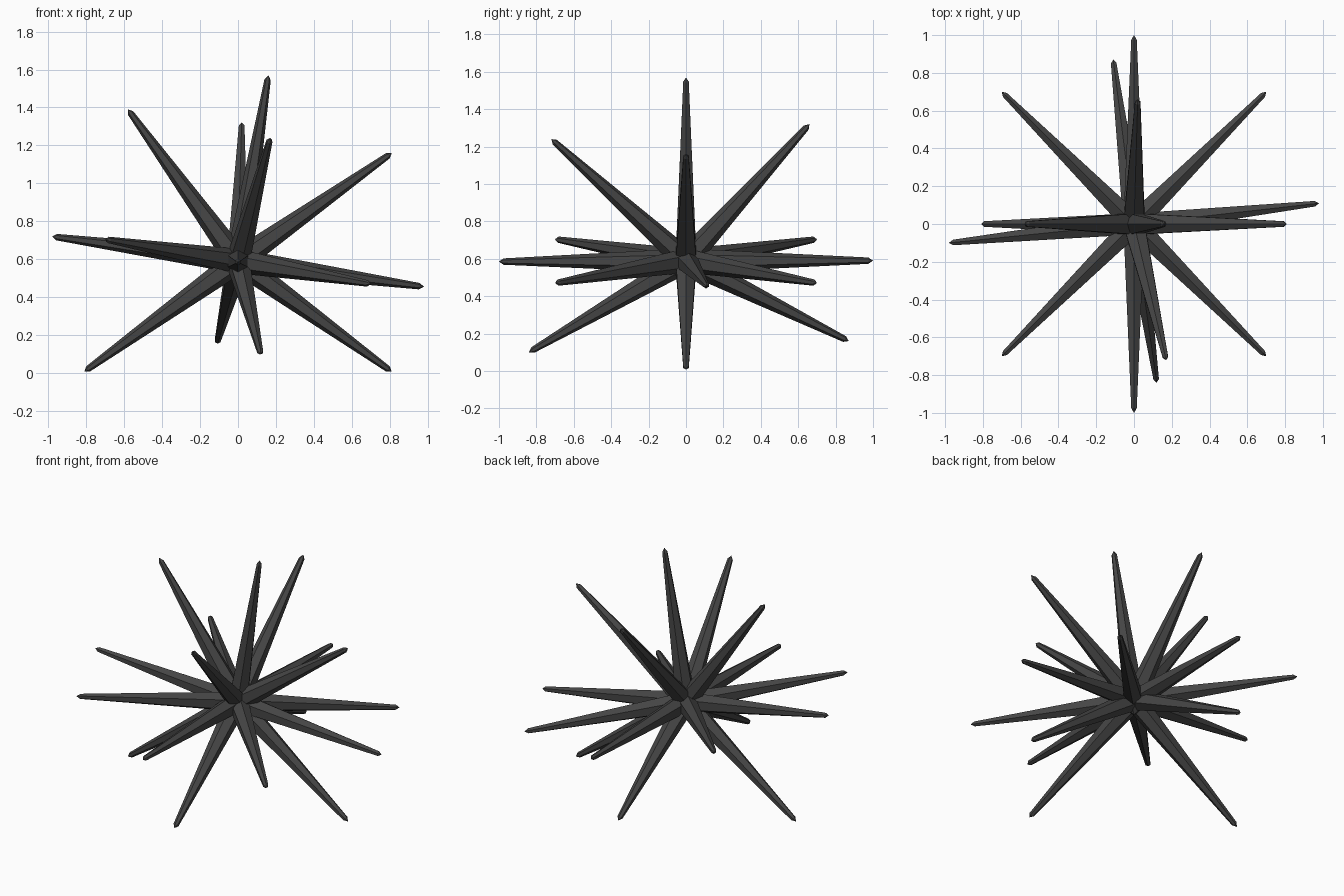
import bpy, bmesh
from mathutils import Vector

if "Cube" in bpy.data.objects:
    bpy.data.objects.remove(bpy.data.objects["Cube"])

CENTRE = Vector((0, 0, 0.59))
SIDES = 6

# Tips of the spikes
TIPS = [
    (0.16, 0, 1.57), (-0.58, 0, 1.39), (0.02, 0.66, 1.32), (0.17, -0.72, 1.24), (0.81, 0, 1.16),
    (-0.98, -0.10, 0.72), (0.98, 0.11, 0.455),
    (0, 1.0, 0.59), (0, -1.0, 0.585),
    (-0.11, 0.87, 0.16), (0.12, -0.84, 0.10),
]
for s in (-1, 1):
    TIPS += [(-0.70, 0.70 * s, 0.705), (0.70, 0.70 * s, 0.47), (0.81 * s, 0, 0.008)]

mat = bpy.data.materials.new("charcoal")
mat.diffuse_color = (0.06, 0.06, 0.06, 1)
mat.use_nodes = True
mat.node_tree.nodes["Principled BSDF"].inputs["Base Color"].default_value = mat.diffuse_color


def finish(bm, name):
    bmesh.ops.recalc_face_normals(bm, faces=bm.faces)
    me = bpy.data.meshes.new(name)
    bm.to_mesh(me)
    bm.free()
    me.materials.append(mat)
    ob = bpy.data.objects.new(name, me)
    bpy.context.collection.objects.link(ob)
    return ob


def spike(tip, name):
    """Long tapered faceted shaft with a short pointed end."""
    d = Vector(tip) - CENTRE
    length = d.length
    bm = bmesh.new()
    shaft = length - 0.025
    bmesh.ops.create_cone(bm, cap_ends=True, segments=SIDES,
                          radius1=0.065, radius2=0.017, depth=shaft)
    bmesh.ops.translate(bm, verts=bm.verts, vec=(0, 0, shaft / 2))
    # pull the end cap into a point
    cap = max(bm.faces, key=lambda f: f.calc_center_median().z)
    apex = bmesh.ops.poke(bm, faces=[cap])["verts"][0]
    apex.co.z = length
    ob = finish(bm, name)
    ob.rotation_mode = 'QUATERNION'
    ob.rotation_quaternion = d.to_track_quat('Z', 'Y')
    ob.location = CENTRE


for i, t in enumerate(TIPS):
    spike(t, f"spike_{i + 1}")

# Small faceted hub where the spikes meet
bm = bmesh.new()
bmesh.ops.create_icosphere(bm, subdivisions=1, radius=0.1)
hub = finish(bm, "hub")
hub.location = CENTRE
